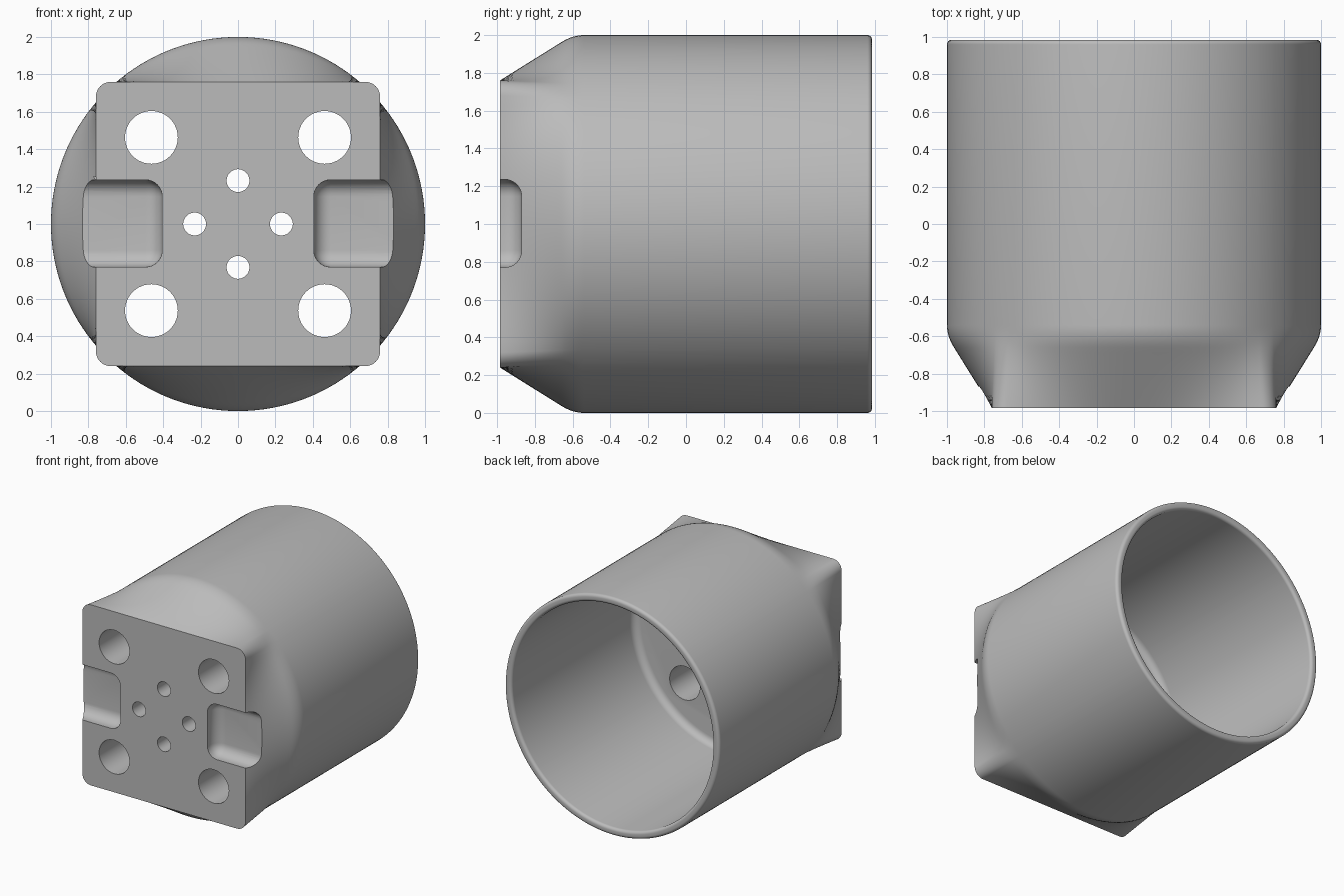
import bpy, bmesh, math
from mathutils import Matrix, Vector

if "Cube" in bpy.data.objects:
    bpy.data.objects.remove(bpy.data.objects["Cube"], do_unlink=True)

FRONT, BACK, MID = -0.985, 0.985, 1.0
HALF, CORNER = 0.76, 0.08

grey = bpy.data.materials.new("plain_grey")
grey.use_nodes = True
grey.diffuse_color = (0.5, 0.5, 0.5, 1)
grey.node_tree.nodes["Principled BSDF"].inputs["Base Color"].default_value = (0.5, 0.5, 0.5, 1)


def make_object(name, bm):
    bmesh.ops.recalc_face_normals(bm, faces=bm.faces)
    mesh = bpy.data.meshes.new(name)
    bm.to_mesh(mesh)
    bm.free()
    mesh.materials.append(grey)
    obj = bpy.data.objects.new(name, mesh)
    bpy.context.collection.objects.link(obj)
    return obj


def rounded_square():
    """One quarter of the plate outline, turned four times."""
    flat = HALF - CORNER
    limit = math.atan2(flat, HALF)
    quarter = [Vector((HALF, HALF * math.tan(-limit + 2 * limit * i / 32))) for i in range(32)]
    for i in range(8):
        a = math.pi / 2 * i / 8
        quarter.append(Vector((flat + CORNER * math.cos(a), flat + CORNER * math.sin(a))))
    return [Matrix.Rotation(k * math.pi / 2, 2) @ p for k in range(4) for p in quarter]


square = rounded_square()
circle = [p.normalized() for p in square]


def arc(cy, cr, rad, start, end, steps=6):
    """Profile fillet as (y, radius) pairs."""
    out = []
    for i in range(steps + 1):
        a = math.radians(start + (end - start) * i / steps)
        out.append((cy + rad * math.cos(a), cr + rad * math.sin(a)))
    return out


def blend(y):
    """Circle-to-square amount, eased where the taper begins."""
    w, u = 0.06, -0.6 - y
    d = 0 if u < -w else u if u > w else (w + u) ** 2 / (4 * w)
    return d / (-0.6 - FRONT)


# Housing: square front lofted into a round cup with a filleted cavity
sections = []
taper = [FRONT + i * 0.325 / 12 for i in range(13)] + [-0.66 + i * 0.015 for i in range(1, 9)]
for y in taper:
    t = blend(y)
    sections.append((y, [c.lerp(s, t) for c, s in zip(circle, square)]))
profile = arc(BACK - 0.025, 0.975, 0.025, 90, 0)
profile += arc(BACK - 0.025, 0.96, 0.025, 0, -90)
profile += arc(-0.585, 0.875, 0.06, 90, 180)
sections += [(y, [c * r for c in circle]) for y, r in profile]

bm = bmesh.new()
rings = [[bm.verts.new((p.x, y, p.y + MID)) for p in pts] for y, pts in sections]
count = len(square)
for a, b in zip(rings, rings[1:]):
    for i in range(count):
        j = (i + 1) % count
        bm.faces.new((a[i], a[j], b[j], b[i]))
bm.faces.new(rings[0])
bm.faces.new(rings[-1])
housing = make_object("motor_housing", bm)


def hole_cutter(name, x, z, radius):
    bm = bmesh.new()
    turn = Matrix.Translation((x, -0.8, z + MID)) @ Matrix.Rotation(math.pi / 2, 4, "X")
    bmesh.ops.create_cone(bm, cap_ends=True, segments=48, radius1=radius,
                          radius2=radius, depth=0.8, matrix=turn)
    return make_object(name, bm)


def notch_cutter(name, side):
    bm = bmesh.new()
    bmesh.ops.create_cube(bm, size=1)
    bmesh.ops.scale(bm, vec=(0.9, 0.5, 0.466), verts=bm.verts)
    bmesh.ops.translate(bm, vec=(side * 0.855, -1.12, MID + 0.003), verts=bm.verts)
    bmesh.ops.bevel(bm, geom=bm.edges[:], offset=0.09, segments=8, profile=0.5, affect="EDGES")
    return make_object(name, bm)


# Mounting holes, small screw holes and side notches
cutters = [hole_cutter("large_hole_cutter", sx * 0.463, sz * 0.463, 0.141)
           for sx in (-1, 1) for sz in (-1, 1)]
cutters += [hole_cutter("small_hole_cutter", x * 0.232, z * 0.232, 0.061)
            for x, z in ((1, 0), (-1, 0), (0, 1), (0, -1))]
cutters += [notch_cutter("side_notch_cutter", s) for s in (-1, 1)]

bpy.context.view_layer.objects.active = housing
housing.select_set(True)
for cutter in cutters:
    cutter.hide_render = True
    cut = housing.modifiers.new("cut", "BOOLEAN")
    cut.operation = "DIFFERENCE"
    cut.solver = "EXACT"
    cut.object = cutter
    bpy.ops.object.modifier_apply(modifier=cut.name)
for cutter in cutters:
    bpy.data.objects.remove(cutter, do_unlink=True)

bpy.ops.object.select_all(action="DESELECT")
housing.select_set(True)
bpy.ops.object.shade_smooth_by_angle(angle=math.radians(30))
